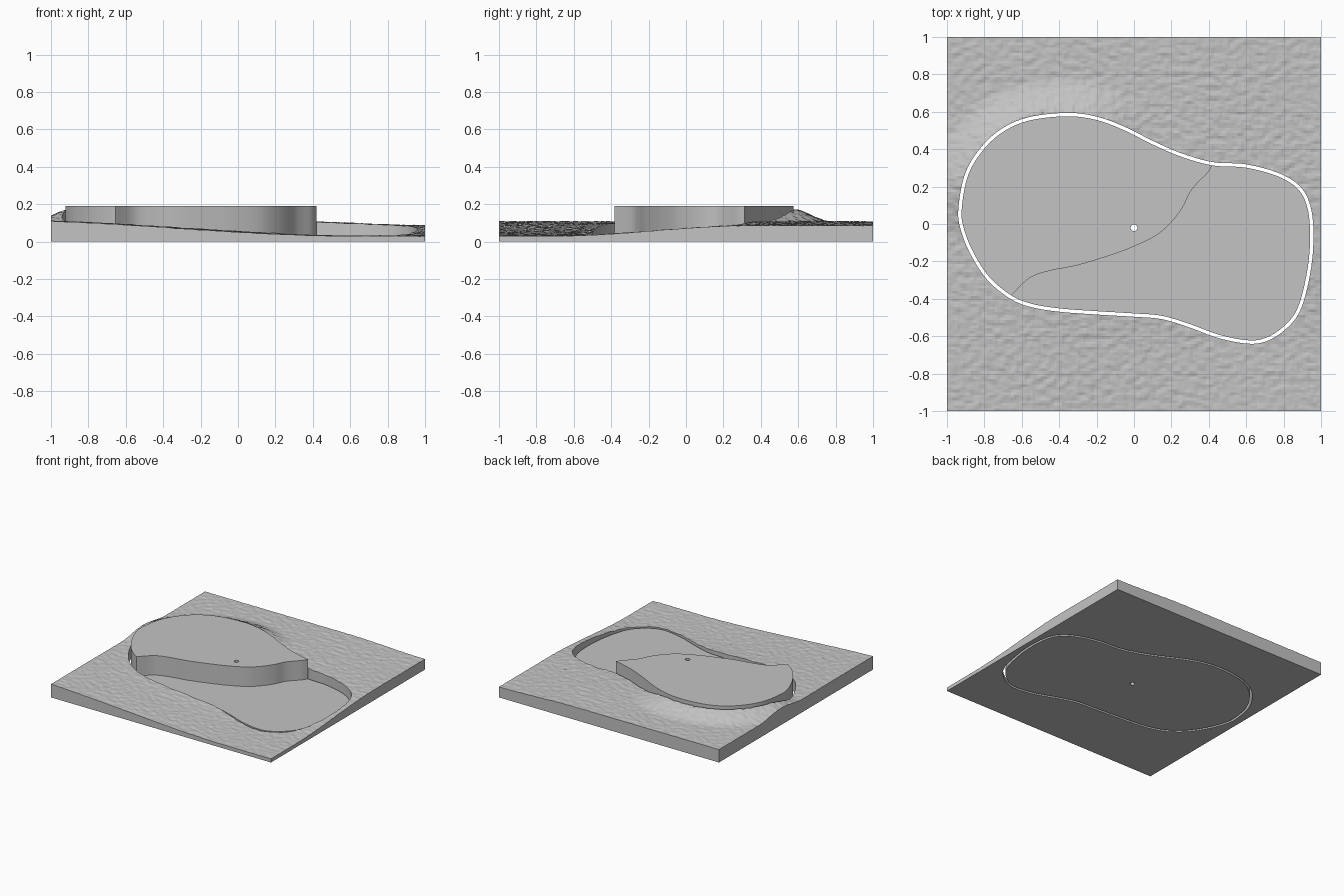
import bpy
import bmesh
from mathutils import Vector, noise, kdtree

if "Cube" in bpy.data.objects:
    bpy.data.objects.remove(bpy.data.objects["Cube"], do_unlink=True)

STEPS = 6            # spline samples between control points
GAP = .009           # half width of the slot around the panels
LOW, HIGH = .03, .19

stone = bpy.data.materials.new("stone grey")
stone.use_nodes = True
stone.diffuse_color = (.55, .55, .55, 1)
stone.node_tree.nodes["Principled BSDF"].inputs["Base Color"].default_value = stone.diffuse_color


def spline(points, closed):
    """Catmull-Rom curve through the control points."""
    pts = [Vector(p) for p in points]
    n = len(pts)
    pick = (lambda i: pts[i % n]) if closed else (lambda i: pts[max(0, min(n - 1, i))])
    curve = []
    for i in range(n if closed else n - 1):
        a, b, c, d = (pick(i + k) for k in (-1, 0, 1, 2))
        for s in range(STEPS):
            t = s / STEPS
            curve.append(b + (c - a) * t / 2 + (a * 2 - b * 5 + c * 4 - d) * t**2 / 2
                         + (b * 3 - a - c * 3 + d) * t**3 / 2)
    return curve if closed else curve + [pts[-1]]


def offset(loop, amount):
    """Move a clockwise loop outward along its normals."""
    n = len(loop)
    moved = []
    for i, p in enumerate(loop):
        along = (loop[(i + 1) % n] - loop[i - 1]).normalized()
        moved.append(p + Vector((-along.y, along.x)) * amount)
    return moved


def finish(name, bm):
    bmesh.ops.recalc_face_normals(bm, faces=bm.faces)
    mesh = bpy.data.meshes.new(name)
    bm.to_mesh(mesh)
    bm.free()
    mesh.materials.append(stone)
    obj = bpy.data.objects.new(name, mesh)
    bpy.context.collection.objects.link(obj)
    return obj


def prism(name, loop, bottom, top):
    """Flat-topped solid from an outline."""
    bm = bmesh.new()
    face = bm.faces.new([bm.verts.new((p.x, p.y, bottom)) for p in loop])
    grown = bmesh.ops.extrude_face_region(bm, geom=[face], use_keep_orig=True)
    for v in grown["geom"]:
        if isinstance(v, bmesh.types.BMVert):
            v.co.z = top
    return finish(name, bm)


def cut(target, cutter):
    """Subtract the cutter, then discard it."""
    cutter.hide_render = True
    mod = target.modifiers.new("cut", "BOOLEAN")
    mod.operation = "DIFFERENCE"
    mod.solver = "EXACT"
    mod.object = cutter
    bpy.context.view_layer.objects.active = target
    bpy.ops.object.modifier_apply(modifier=mod.name)
    bpy.data.objects.remove(cutter, do_unlink=True)


def ramp(value, start, end):
    t = max(0, min(1, (value - start) / (end - start)))
    return t * t * (3 - 2 * t)


# Outline of the panels, clockwise from the right-hand end of the raised part
OUTLINE = [
    (-.93, .08), (-.9, .25), (-.83, .38), (-.72, .49), (-.57, .56), (-.36, .585),
    (-.2, .565), (-.05, .51), (.1, .435), (.25, .37), (.42, .322), (.6, .31),
    (.78, .26), (.89, .185), (.94, .07), (.95, -.1), (.93, -.28), (.88, -.46),
    (.8, -.56), (.7, -.62), (.6, -.63), (.45, -.6), (.3, -.545), (.15, -.5),
    (0, -.487), (-.2, -.475), (-.4, -.46), (-.55, -.435), (-.66, -.39),
    (-.78, -.29), (-.87, -.15), (-.92, -.02)]
# Wavy step between the two levels
STEP = [(.39, .27), (.34, .22), (.3, .17), (.26, .09), (.2, .01), (.12, -.06),
        (0, -.12), (-.12, -.165), (-.3, -.22), (-.45, -.25), (-.56, -.29)]

blob = spline(OUTLINE, True)
inner = offset(blob, -GAP)
outer = offset(blob, GAP)
start = OUTLINE.index((.42, .322)) * STEPS
end = OUTLINE.index((-.66, -.39)) * STEPS
step = spline([inner[start], *STEP, inner[end]], False)

# Raised and lower panels share the step line
raised = prism("raised_panel", inner[end:] + inner[:start] + step[:-1], 0, HIGH)
prism("lower_panel", inner[start:end] + step[:0:-1], 0, LOW)

# Round hole through the raised panel
bpy.ops.mesh.primitive_cylinder_add(vertices=24, radius=.018, depth=1, location=(0, -.02, 0))
cut(raised, bpy.context.object)

# Terrain: slopes down to the front right, banked up behind the raised panel
tree = kdtree.KDTree(len(outer))
for i, p in enumerate(outer):
    tree.insert(p.to_3d(), i)
tree.balance()


def height(x, y):
    front = .03 + .083 * (1 - ramp(x, -1.25, .6))
    back = .106 - .02 * ramp(x, .3, 1)
    base = front + (back - front) * ramp(y, -.7, .35)
    bank = ramp(y, -.1, .25) * (1 - ramp(x, -.25, .15))
    if bank > 0:
        away = tree.find(Vector((x, y, 0)))[2]
        base += .072 * bank * (1 - ramp(away, -.04, .19))
    rough = noise.noise(Vector((x * 22, y * 30, 0))) + noise.noise(Vector((x * 45, y * 45, 5))) / 2
    inside = 1 - ramp(max(abs(x), abs(y)), .97, 1) / 2
    return base + .005 * rough * inside


bm = bmesh.new()
bmesh.ops.create_grid(bm, x_segments=140, y_segments=140, size=1)
for v in bm.verts:
    v.co.z = height(v.co.x, v.co.y)
rim = [e for e in bm.edges if e.is_boundary]
skirt = bmesh.ops.extrude_edge_only(bm, edges=rim)["geom"]
for v in skirt:
    if isinstance(v, bmesh.types.BMVert):
        v.co.z = 0
floor_edges = [e for e in bm.edges if e.is_boundary]
bmesh.ops.contextual_create(bm, geom=floor_edges)
terrain = finish("terrain", bm)
cut(terrain, prism("opening_cutter", outer, -.5, .5))
